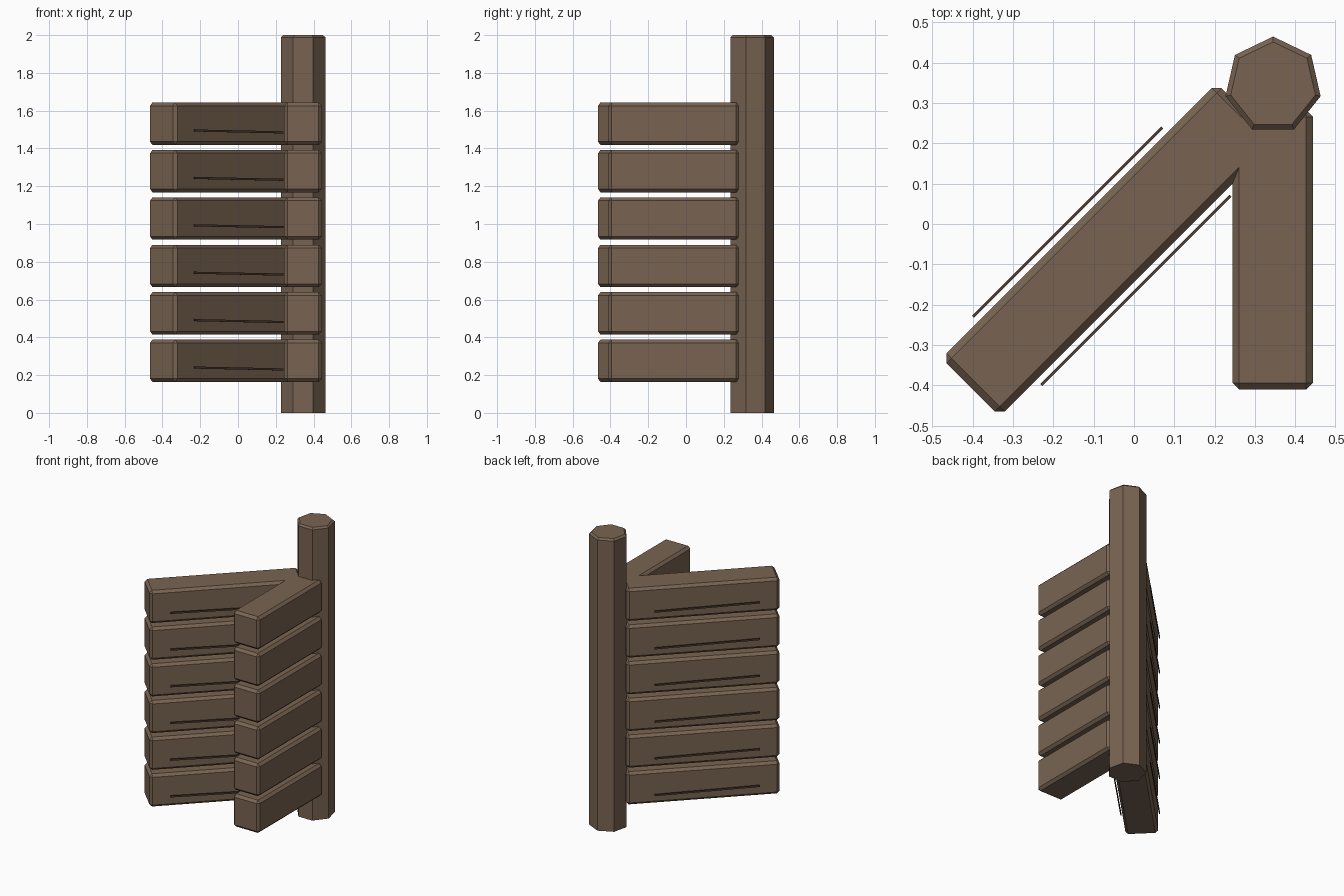
import bpy, bmesh, math
from mathutils import Matrix, Vector

if "Cube" in bpy.data.objects:
    bpy.data.objects.remove(bpy.data.objects["Cube"])


def material(name, rgb):
    m = bpy.data.materials.new(name)
    m.diffuse_color = (*rgb, 1)
    m.use_nodes = True
    m.node_tree.nodes["Principled BSDF"].inputs["Base Color"].default_value = m.diffuse_color
    return m


WOOD = material("weathered_wood", (0.19, 0.127, 0.084))
CRACK = material("dark_wood_grain", (0.075, 0.045, 0.034))


def finish(bm, name, mat):
    bmesh.ops.recalc_face_normals(bm, faces=bm.faces)
    mesh = bpy.data.meshes.new(name)
    bm.to_mesh(mesh)
    bm.free()
    mesh.materials.append(mat)
    ob = bpy.data.objects.new(name, mesh)
    bpy.context.collection.objects.link(ob)
    return ob


def box(name, size, loc, angle, mat, bevel=0, tilt=0):
    """Box along local x, turned about z, optionally chamfered and tilted."""
    bm = bmesh.new()
    bmesh.ops.create_cube(bm, size=1, matrix=Matrix.Diagonal((*size, 1)))
    if bevel:
        bmesh.ops.bevel(bm, geom=bm.edges[:], offset=bevel, segments=1,
                        affect='EDGES', profile=0.5)
    ob = finish(bm, name, mat)
    ob.location = loc
    ob.rotation_euler = (0, tilt, angle)
    return ob


# Seven-sided corner post with a chamfered top
POST = Vector((0.345, 0.344, 0))
bm = bmesh.new()
bmesh.ops.create_cone(bm, cap_ends=True, segments=7, radius1=0.121, radius2=0.121,
                      depth=2, matrix=Matrix.Translation((0, 0, 1)))
far = max(bm.verts, key=lambda v: v.co.y)   # aim one corner straight back
turn = math.pi / 2 - math.atan2(far.co.y, far.co.x)
bmesh.ops.rotate(bm, verts=bm.verts, matrix=Matrix.Rotation(turn, 3, 'Z'))
rim = [e for e in bm.edges if all(v.co.z > 1.9 for v in e.verts)]
bmesh.ops.bevel(bm, geom=rim, offset=0.012, segments=1, affect='EDGES', profile=0.5)
finish(bm, "corner_post", WOOD).location = POST

# Six levels of wall logs: one diagonal, one running to the front
DIAG = Vector((1, 1, 0)).normalized()
SIDE = Vector((1, -1, 0)).normalized()
for i in range(6):
    z = 0.276 + i * 0.251
    up = Vector((0, 0, z))
    box(f"diagonal_log_{i + 1}", (0.965, 0.204, 0.224), DIAG * -0.0905 + up,
        math.radians(45), WOOD, 0.017)
    box(f"front_log_{i + 1}", (0.694, 0.2, 0.224), (0.344, -0.064, z),
        math.radians(90), WOOD, 0.017)
    # Thin grain slivers standing just off both faces of the diagonal log
    for s, side in ((1, "front"), (-1, "back")):
        box(f"{side}_grain_{i + 1}", (0.664, 0.007, 0.011),
            DIAG * -0.113 + SIDE * (0.12 * s) + Vector((0, 0, z - 0.041)),
            math.radians(45), CRACK, tilt=0.015)
